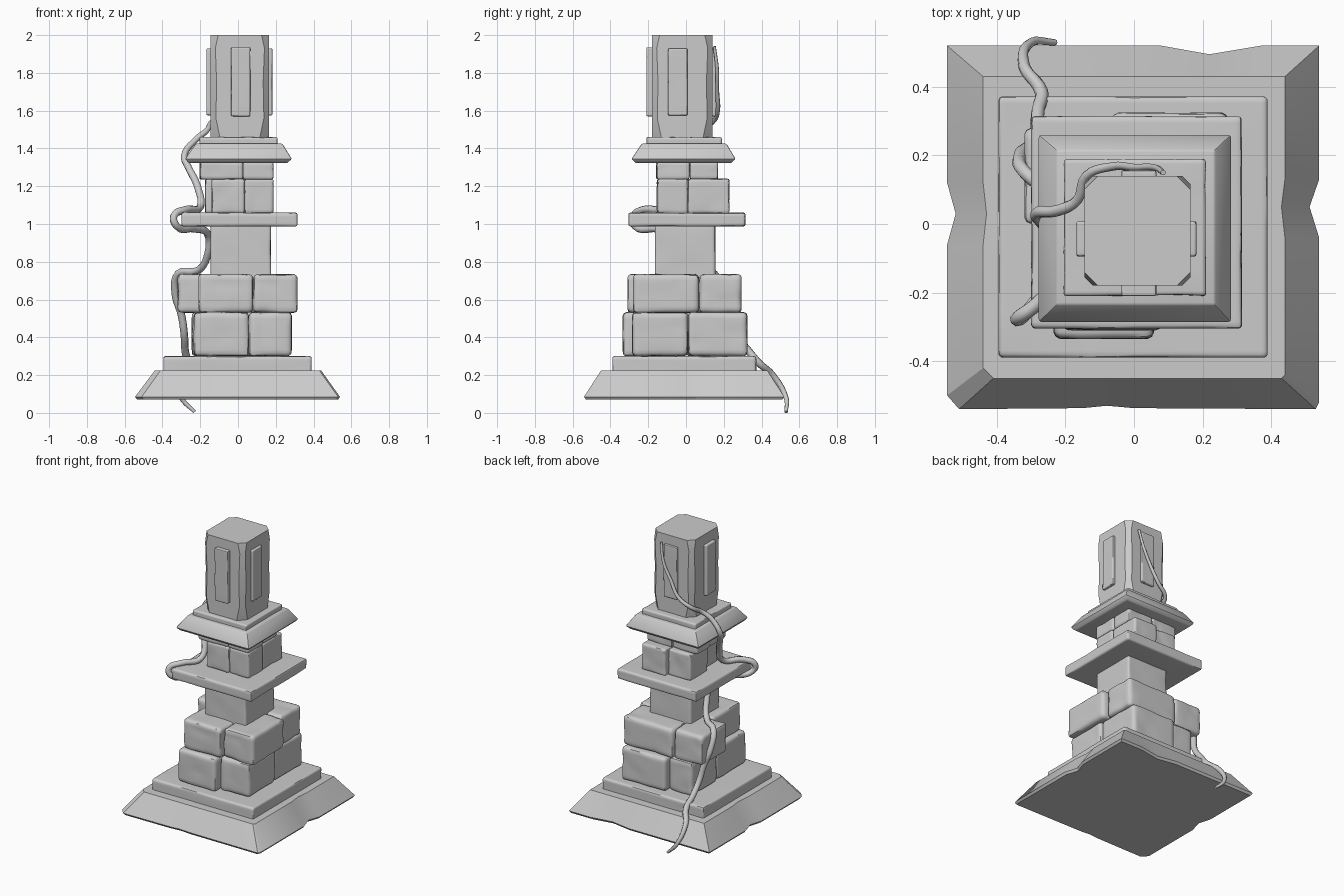
import bpy, bmesh, math
from mathutils import Vector, noise

if "Cube" in bpy.data.objects:
    bpy.data.objects.remove(bpy.data.objects["Cube"])


def finish(name, bm, angle=35):
    bmesh.ops.recalc_face_normals(bm, faces=bm.faces)
    me = bpy.data.meshes.new(name)
    bm.to_mesh(me)
    bm.free()
    ob = bpy.data.objects.new(name, me)
    bpy.context.collection.objects.link(ob)
    bpy.ops.object.select_all(action='DESELECT')
    ob.select_set(True)
    bpy.context.view_layer.objects.active = ob
    bpy.ops.object.shade_smooth_by_angle(angle=math.radians(angle))
    return ob


def stone(name, x0, x1, y0, y1, z0, z1, r=0.022, rough=0.005):
    """Weathered block: a rounded box with uneven edge wear."""
    c = Vector((x0 + x1, y0 + y1, z0 + z1)) / 2
    h = Vector((x1 - x0, y1 - y0, z1 - z0)) / 2
    bm = bmesh.new()
    bmesh.ops.create_cube(bm, size=2)
    bmesh.ops.subdivide_edges(bm, edges=bm.edges[:], cuts=9, use_grid_fill=True)
    for v in bm.verts:
        p = Vector()
        for i in range(3):
            level = round(abs(v.co[i]) * 5)      # 5 = face, 3 = start of the rounded edge
            d = h[i] - r + (level - 3) * r / 2 if level > 3 else (h[i] - r) * level / 3
            p[i] = math.copysign(d, v.co[i])
        wear = r * (0.65 + 0.35 * noise.noise((p + c) * 9))
        q = Vector([max(-(h[i] - wear), min(h[i] - wear, p[i])) for i in range(3)])
        d = p - q
        if d.length > 1e-6:
            p = q + d.normalized() * min(d.length, wear)
            p -= d.normalized() * rough * max(0, noise.noise((p + c) * 11 + Vector((5, 3, 1))))
        v.co = c + p
    return finish(name, bm)


def loft(name, rings, bevel=0.0):
    """Skin equal-length outlines of (points, z), capped at both ends."""
    bm = bmesh.new()
    loops = [[bm.verts.new((x, y, z)) for x, y in pts] for pts, z in rings]
    n = len(loops[0])
    for a, b in zip(loops, loops[1:]):
        for i in range(n):
            bm.faces.new((a[i], a[(i + 1) % n], b[(i + 1) % n], b[i]))
    bm.faces.new(loops[0])
    bm.faces.new(loops[-1])
    if bevel:
        bmesh.ops.bevel(bm, geom=bm.edges[:], offset=bevel, segments=2,
                        affect='EDGES', profile=0.5, clamp_overlap=True)
    return finish(name, bm, 30)


def rect(x0, x1, y0, y1):
    return [(x0, y0), (x1, y0), (x1, y1), (x0, y1)]


def octagon(x0, x1, y0, y1, c):
    return [(x0 + c, y0), (x1 - c, y0), (x1, y0 + c), (x1, y1 - c),
            (x1 - c, y1), (x0 + c, y1), (x0, y1 - c), (x0, y0 + c)]


# Sloping foot with chipped edges
foot_low = [(-.51, -.54), (-.15, -.537), (-.08, -.53), (0, -.537), (.53, -.54), (.54, -.52),
            (.54, -.04), (.512, .05), (.54, .13), (.54, .52),
            (.37, .52), (.22, .495), (.08, .52), (-.545, .52),
            (-.545, .12), (-.52, .03), (-.545, -.06), (-.545, -.50)]
foot_high = [(-.41, -.45), (-.15, -.45), (-.08, -.45), (0, -.45), (.43, -.45), (.44, -.44),
             (.44, -.04), (.43, .05), (.44, .13), (.44, .43),
             (.37, .43), (.22, .43), (.08, .43), (-.44, .43),
             (-.44, .12), (-.43, .03), (-.44, -.06), (-.44, -.42)]
loft("foot", [([(x * .98, y * .98) for x, y in foot_low], .07), (foot_low, .085), (foot_high, .225)])
stone("foot_step", -.395, .39, -.39, .372, .20, .30, .02)

# Courses of blocks, each laid as a pinwheel: x0, x1, y0, y1
courses = {
    "lower": (.30, .533, [(-.235, .058, -.335, -.005), (.058, .285, -.285, .01),
                          (-.065, .275, .01, .325), (-.245, -.065, -.005, .285)]),
    "upper": (.53, .735, [(-.21, .08, -.31, .0), (.08, .315, -.28, .07),
                          (-.1, .285, .07, .295), (-.32, -.1, .0, .28)]),
    "collar": (1.055, 1.24, [(-.14, .035, -.155, .005), (.035, .188, -.15, .01),
                             (.0, .185, .01, .23), (-.175, .0, .005, .2)]),
    "collar_top": (1.235, 1.33, [(-.2, .027, -.16, .02), (.027, .188, -.155, .02),
                                 (-.01, .185, .02, .17), (-.205, -.01, .02, .17)]),
}
for course, (z0, z1, plans) in courses.items():
    r = .035 if z1 < 1 else .02
    for side, plan in zip(("front_left", "front_right", "back_right", "back_left"), plans):
        stone(f"{course}_block_{side}", *plan, z0, z1, r, .008)

# Neck and projecting slab
stone("neck", -.145, .175, -.165, .155, .70, 1.0, .02, .008)
stone("slab", -.30, .315, -.305, .315, .987, 1.06, .02)

# Sloping cap with a step on top
loft("cap", [(rect(-.26, .26, -.265, .24), 1.322), (rect(-.28, .285, -.288, .262), 1.345),
             (rect(-.225, .235, -.235, .215), 1.425)], .006)
stone("cap_step", -.205, .21, -.21, .19, 1.40, 1.46, .015)

# Top pillar with chamfered corners and raised panels
loft("pillar", [(octagon(-.145, .165, -.18, .14, c), z)
                for z, c in ((1.455, .05), (1.56, .028), (1.75, .032), (1.93, .025), (2.0, .04))])
stone("panel_front", -.037, .065, -.21, -.15, 1.57, 1.935, .01, .003)
stone("panel_back", -.037, .065, .10, .157, 1.57, 1.935, .01, .003)
stone("panel_right", .13, .182, -.095, .008, 1.575, 1.93, .01, .003)
stone("panel_left", -.168, -.11, -.095, .008, 1.575, 1.93, .01, .003)

# Vine climbing the left and back sides: x, y, z
path = [(-.23, .53, .005), (-.30, .53, .08), (-.32, .46, .20), (-.27, .385, .265),
        (-.28, .33, .33), (-.285, .26, .42), (-.30, .23, .52), (-.332, .2, .63),
        (-.318, .15, .735), (-.21, .07, .755), (-.16, .0, .84), (-.162, -.06, .95),
        (-.23, -.15, .975), (-.325, -.27, .99), (-.34, -.275, 1.04), (-.28, -.23, 1.075),
        (-.20, -.12, 1.09), (-.215, -.06, 1.2), (-.265, .0, 1.305), (-.285, .03, 1.36),
        (-.22, .04, 1.45), (-.165, .07, 1.495), (-.14, .14, 1.54), (-.06, .168, 1.60),
        (.0, .165, 1.7), (.06, .165, 1.82), (.085, .15, 1.94)]
cu = bpy.data.curves.new("vine", 'CURVE')
cu.dimensions = '3D'
cu.bevel_depth = .02
cu.bevel_resolution = 2
cu.resolution_u = 5
cu.use_fill_caps = True
sp = cu.splines.new('BEZIER')
sp.bezier_points.add(len(path) - 1)
for i, (bp, co) in enumerate(zip(sp.bezier_points, path)):
    bp.co = co
    bp.handle_left_type = bp.handle_right_type = 'AUTO'
    bp.radius = min(.45 + i * .2, 1.0) * min(1, .4 + (len(path) - 1 - i) * .07)
vine = bpy.data.objects.new("vine", cu)
bpy.context.collection.objects.link(vine)
bpy.ops.object.select_all(action='DESELECT')
vine.select_set(True)
bpy.context.view_layer.objects.active = vine
bpy.ops.object.convert(target='MESH')
for v in vine.data.vertices:
    v.co.z = max(v.co.z, 0)
bpy.ops.object.shade_smooth_by_angle(angle=math.radians(50))
